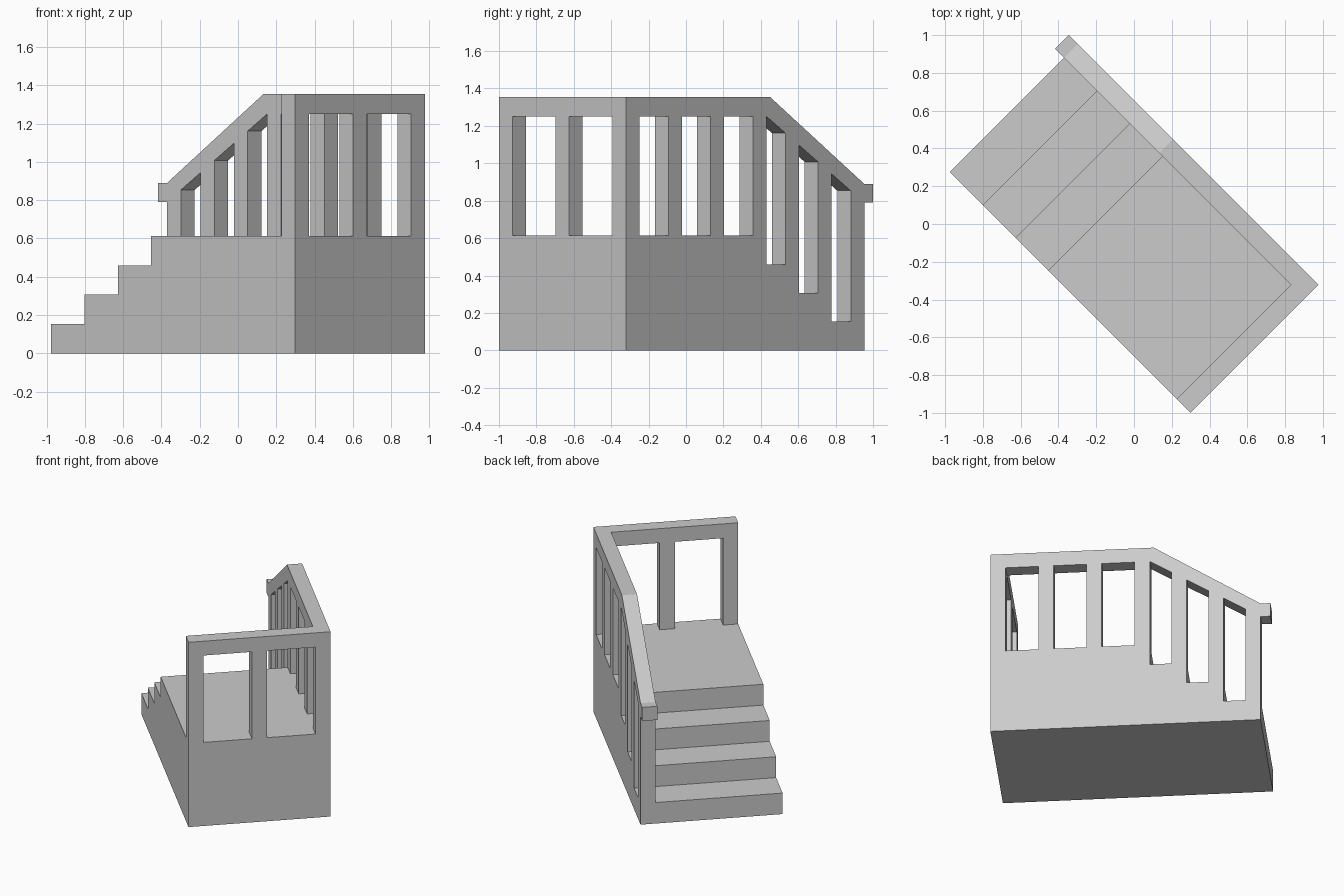
import bpy, bmesh, math

cube = bpy.data.objects.get("Cube")
if cube:
    bpy.data.objects.remove(cube, do_unlink=True)

grey = bpy.data.materials.new("plain grey")
grey.use_nodes = True
colour = (0.6, 0.6, 0.6, 1)
grey.diffuse_color = colour
grey.node_tree.nodes["Principled BSDF"].inputs["Base Color"].default_value = colour

# Layout: u runs down the stairs, v runs across them towards the railing
BACK, FOOT = -0.918, 0.885
OPEN, WALL = -0.496, 0.463
THICK = 0.102
RISE, DECK = 0.153, 0.613
RAIL_LOW, RAIL_TOP = 1.25, 1.355
RISERS = [0.147, 0.392, 0.638]
BEND = RISERS[0]
SLOPE = (RAIL_LOW - 0.79) / (FOOT - BEND)


def prism(name, profile, v0, v1):
    """Extrude a (u, z) outline across the stairs, turned to the diagonal."""
    bm = bmesh.new()
    face = bm.faces.new([bm.verts.new((u, -v0, z)) for u, z in profile])
    ext = bmesh.ops.extrude_face_region(bm, geom=[face])
    verts = [g for g in ext["geom"] if isinstance(g, bmesh.types.BMVert)]
    bmesh.ops.translate(bm, verts=verts, vec=(0, v0 - v1, 0))
    bmesh.ops.recalc_face_normals(bm, faces=bm.faces)
    mesh = bpy.data.meshes.new(name)
    bm.to_mesh(mesh)
    bm.free()
    mesh.materials.append(grey)
    ob = bpy.data.objects.new(name, mesh)
    ob.rotation_euler.z = math.radians(135)
    bpy.context.collection.objects.link(ob)
    return ob


def under_rail(u):
    return RAIL_LOW - SLOPE * max(0, u - BEND)


def post(name, u0, u1, base, v0, v1):
    prism(name, [(u0, base), (u1, base), (u1, under_rail(u1)), (u0, under_rail(u0))], v0, v1)


# Solid stair body with deck
steps = [(BACK, 0), (BACK, DECK)]
height = DECK
for u in RISERS:
    steps += [(u, height), (u, height - RISE)]
    height -= RISE
steps += [(FOOT, height), (FOOT, 0)]
prism("stair_body", steps, OPEN, WALL)

# Long handrail: level, then sloping down to a short end block
prism("long_handrail", [
    (BACK, RAIL_LOW), (BEND, RAIL_LOW), (FOOT, 0.79), (0.951, 0.79), (0.951, 0.89),
    (FOOT, 0.89), (0.172, RAIL_TOP), (BACK, RAIL_TOP)], WALL - THICK, WALL)

# Level railing posts on the deck
for i, u in enumerate([BACK, -0.597, -0.277, BEND - THICK]):
    post(f"deck_post_{i + 1}", u, u + THICK, DECK, WALL - THICK, WALL)

# Sloping railing posts, one at the front of each tread
for i, u in enumerate(RISERS[1:] + [FOOT]):
    post(f"stair_post_{i + 1}", u - THICK, u, DECK - RISE * (i + 1), WALL - THICK, WALL)

# Railing across the end of the deck
inner = BACK + THICK
prism("end_handrail", [(BACK, RAIL_LOW), (inner, RAIL_LOW), (inner, RAIL_TOP), (BACK, RAIL_TOP)],
      OPEN, WALL - THICK)
for name, v in (("end_corner_post", OPEN), ("end_middle_post", -0.068)):
    post(name, BACK, inner, DECK, v, v + THICK)
